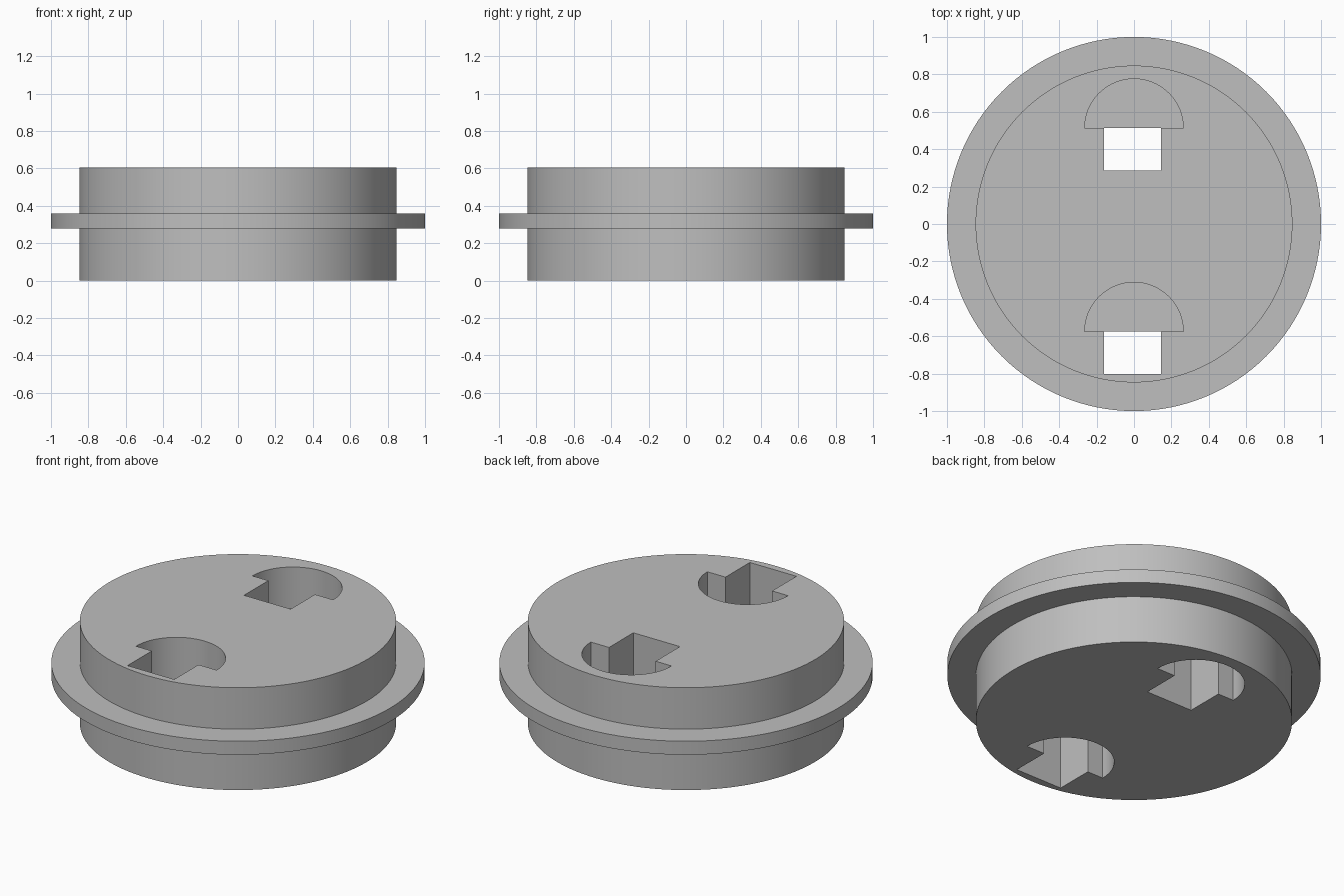
import bpy, bmesh
from math import pi, sin, cos

cube = bpy.data.objects.get("Cube")
if cube:
    bpy.data.objects.remove(cube)

grey = bpy.data.materials.new("plain grey")
grey.use_nodes = True
colour = (0.52, 0.52, 0.52, 1)
grey.diffuse_color = colour
grey.node_tree.nodes["Principled BSDF"].inputs["Base Color"].default_value = colour

SLOT_LEFT, SLOT_RIGHT, SLOT_DEPTH = -0.16, 0.145, 0.227
DOME_RADIUS = 0.264
HOLE_BASES = (0.512, -0.576)   # y of the step between slot and dome


def arc(radius, sweep, count, y=0):
    return [(radius * cos(sweep * i / count), y + radius * sin(sweep * i / count))
            for i in range(count)]


def slot(y):
    return [(SLOT_LEFT, y), (SLOT_LEFT, y - SLOT_DEPTH),
            (SLOT_RIGHT, y - SLOT_DEPTH), (SLOT_RIGHT, y)]


def keyhole(y):
    return arc(DOME_RADIUS, pi, 32, y) + [(-DOME_RADIUS, y)] + slot(y)


def pierced_disc(name, radius, bottom, top, hole):
    # Filled outline with holes, extruded to a plate
    curve = bpy.data.curves.new(name, "CURVE")
    curve.dimensions = "2D"
    curve.fill_mode = "BOTH"
    curve.extrude = (top - bottom) / 2
    for outline in [arc(radius, 2 * pi, 128)] + [hole(y) for y in HOLE_BASES]:
        spline = curve.splines.new("POLY")
        spline.points.add(len(outline) - 1)
        for point, (x, y) in zip(spline.points, outline):
            point.co = (x, y, 0, 1)
        spline.use_cyclic_u = True
    source = bpy.data.objects.new(name + " outline", curve)
    bpy.context.collection.objects.link(source)
    bpy.context.view_layer.update()
    evaluated = source.evaluated_get(bpy.context.evaluated_depsgraph_get())
    mesh = bpy.data.meshes.new_from_object(evaluated)
    bpy.data.objects.remove(source)

    # Weld caps to walls and face everything outwards
    bm = bmesh.new()
    bm.from_mesh(mesh)
    bmesh.ops.remove_doubles(bm, verts=bm.verts, dist=0.0001)
    bmesh.ops.dissolve_limit(bm, angle_limit=0.01, verts=bm.verts, edges=bm.edges)
    bmesh.ops.recalc_face_normals(bm, faces=bm.faces)
    bm.to_mesh(mesh)
    bm.free()
    mesh.name = name
    mesh.materials.clear()
    mesh.materials.append(grey)

    disc = bpy.data.objects.new(name, mesh)
    disc.location.z = (bottom + top) / 2
    bpy.context.collection.objects.link(disc)
    bpy.ops.object.select_all(action="DESELECT")
    disc.select_set(True)
    bpy.context.view_layer.objects.active = disc
    bpy.ops.object.shade_smooth_by_angle(angle=pi / 6)


# Plug halves with keyhole pockets, and a flange whose web has only the slots
pierced_disc("lower_plug", 0.847, 0, 0.28, keyhole)
pierced_disc("flange", 1.0, 0.28, 0.36, slot)
pierced_disc("upper_plug", 0.847, 0.36, 0.605, keyhole)
